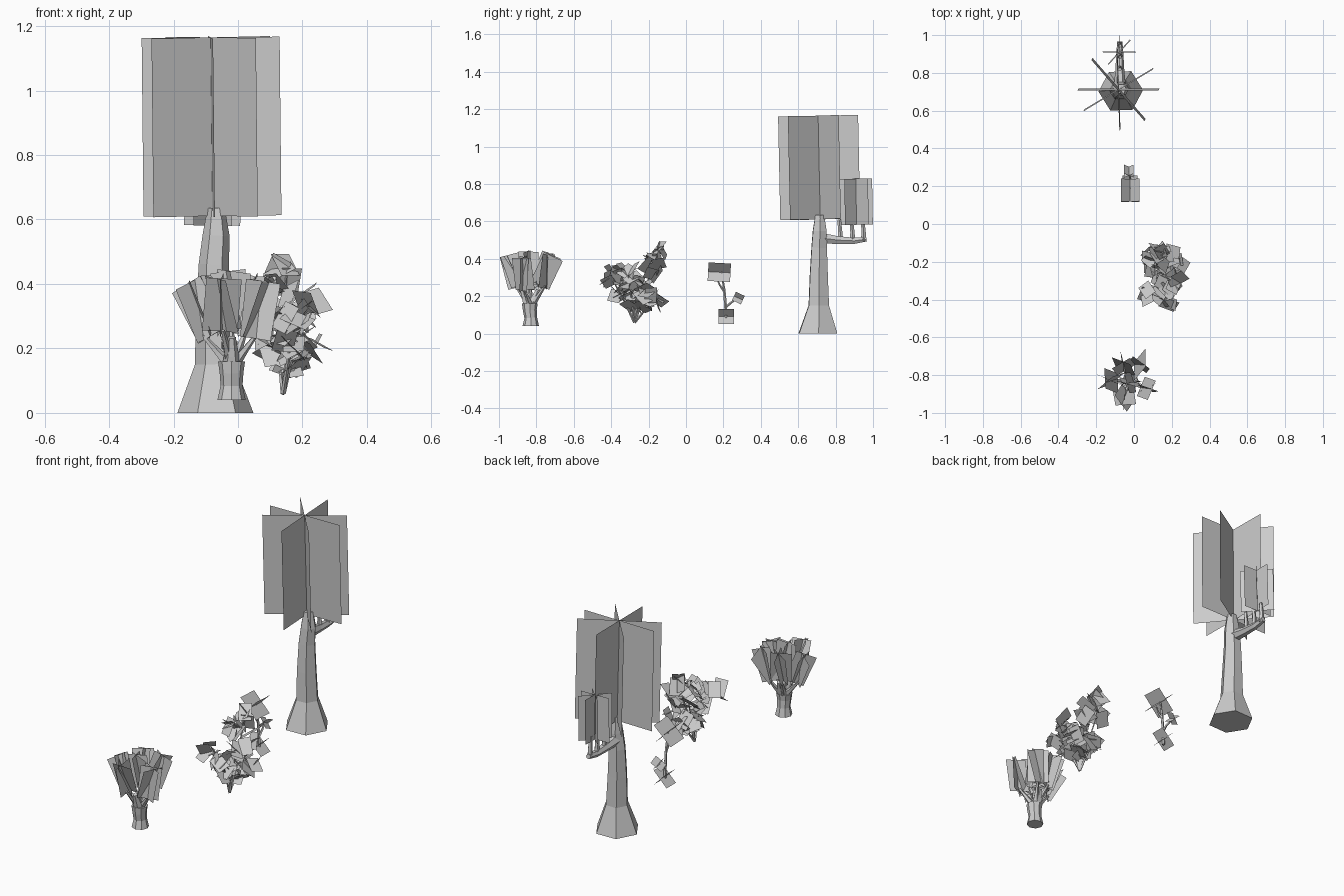
import bpy, math, random
from mathutils import Vector, Matrix, Euler

if "Cube" in bpy.data.objects:
    bpy.data.objects.remove(bpy.data.objects["Cube"])

random.seed(11)


def make(name, verts, faces):
    me = bpy.data.meshes.new(name)
    me.from_pydata([tuple(v) for v in verts], [], faces)
    ob = bpy.data.objects.new(name, me)
    bpy.context.collection.objects.link(ob)
    return ob


def tube(name, pts, sides, phase=0.0):
    """Faceted limb along points (x, y, z, radius)."""
    verts, faces = [], []
    ps = [Vector(p[:3]) for p in pts]
    for i, p in enumerate(ps):
        d = ps[min(i + 1, len(ps) - 1)] - ps[max(i - 1, 0)]
        if i == 0 and pts[0][2] == 0:
            d = Vector((0, 0, 1))
        q = Vector((0, 0, 1)).rotation_difference(d.normalized())
        for k in range(sides):
            a = phase + k * math.tau / sides
            verts.append(p + q @ Vector((math.cos(a), math.sin(a), 0)) * pts[i][3])
    for i in range(len(ps) - 1):
        for k in range(sides):
            a, b = i * sides + k, i * sides + (k + 1) % sides
            faces.append((a, b, b + sides, a + sides))
    faces.append(tuple(range(sides))[::-1])
    faces.append(tuple(range(len(verts) - sides, len(verts))))
    return make(name, verts, faces)


def cards(name, items):
    """Flat leaf cards: (centre, rotation matrix, half width, half height)."""
    verts, faces = [], []
    for c, m, w, h in items:
        n = len(verts)
        for x, z in ((-w, -h), (w, -h), (w, h), (-w, h)):
            verts.append(Vector(c) + m @ Vector((x, 0, z)))
        faces.append((n, n + 1, n + 2, n + 3))
    return make(name, verts, faces)


def rot(x, y, z):
    return Euler((math.radians(x), math.radians(y), math.radians(z))).to_matrix()


def crossed(c, angles, w, h, tilt=None):
    tilt = tilt or Matrix.Identity(3)
    return [(c, tilt @ rot(0, 0, a), w, h) for a in angles]


# Tall tree: trunk, side branch, twigs, crossed foliage
tube("tall_trunk", [(-.07, .705, 0, .118), (-.072, .71, .15, .062), (-.075, .71, .31, .055),
                    (-.075, .712, .46, .047), (-.068, .715, .55, .042),
                    (-.068, .715, .635, .027)], 6, math.radians(2))
tube("tall_branch", [(-.075, .73, .51, .032), (-.075, .81, .5, .024),
                     (-.075, .9, .496, .019), (-.075, .965, .505, .014)], 6)
for y in (.825, .89, .95):
    tube("tall_twig", [(-.075, y, .495, .016), (-.075, y, .54, .012), (-.075, y - .006, .61, .01)], 5)
cards("tall_foliage", crossed((-.082, .712, .888), (0, -49, 31, 92), .214, .277, rot(1.2, -.6, 0)))
cards("tall_small_foliage", crossed((-.078, .91, .705), (0, 48, -45, 90), .087, .123, rot(1, 1, 0)))

# Sapling: each leaf is a pair of sloping cards crossing along y
tube("sapling_stem", [(-.02, .215, .06, .009), (-.02, .212, .14, .008),
                      (-.02, .205, .23, .007), (-.02, .19, .33, .004)], 5)
tube("sapling_branch", [(-.02, .212, .14, .007), (-.02, .24, .165, .006), (-.03, .28, .19, .004)], 5)
tube("sapling_twig", [(-.02, .207, .22, .006), (-.02, .18, .26, .005), (-.02, .16, .31, .003)], 5)
leaf = []
for c, pitch, w, h in [((-.02, .178, .328), -3, .06, .07), ((-.027, .28, .19), -25, .026, .035),
                       ((-.02, .215, .092), 0, .041, .056)]:
    for a in (45, -45):
        leaf.append((c, rot(pitch, 0, 0) @ rot(0, a, 0) @ rot(0, 0, 90), w, h))
cards("sapling_leaves", leaf)

# Bush: stems fan out to clumps of small leaf cards
root = Vector((.14, -.275, .06))
clumps = [(.15, -.15, .43), (.17, -.18, .35), (.11, -.17, .36), (.09, -.38, .31), (.18, -.4, .30),
          (.14, -.33, .24), (.21, -.31, .33), (.22, -.22, .22), (.14, -.15, .19), (.09, -.23, .20),
          (.15, -.28, .16), (.14, -.35, .22), (.18, -.23, .29), (.16, -.21, .16)]
leaf = []
for i, c in enumerate(clumps):
    c = Vector(c)
    mid = root.lerp(c, .5) + Vector((0, 0, .01))
    if i % 2 == 0:
        tube("bush_stem", [(*root, .008), (*mid, .005), (*c, .003)], 4)
    for k in range(5):
        o = Vector([random.uniform(-.035, .035) for _ in range(3)])
        m = rot(random.uniform(20, 70), random.uniform(-30, 30), random.uniform(0, 360))
        leaf.append((c + o, m, .033, .046))
cards("bush_leaves", leaf)

# Short tree: waisted trunk, two thick forks, branches to leaning leaf clumps
tube("short_trunk", [(-.02, -.83, .04, .044), (-.02, -.83, .085, .034), (-.02, -.835, .125, .037),
                     (-.02, -.835, .16, .042)], 8)
for y in (-.875, -.79):
    tube("short_fork", [(-.02, -.835, .13, .032), (-.02, (y - .835) / 2, .18, .023),
                        (-.02, y, .235, .013)], 6)
base = Vector((-.02, -.83, .14))
leaf = []
for x, y, z in [(-.12, -.83, .32), (-.05, -.92, .335), (.065, -.87, .32),
                (.03, -.745, .335), (-.055, -.755, .34), (-.02, -.84, .35)]:
    c = Vector((x, y, z))
    tip = c - Vector((0, 0, .06)) - (c - base) * .1
    tube("short_branch", [(*base, .02), (*base.lerp(tip, .5), .012), (*tip, .006)], 5)
    d = Vector(((x + .02) * .2, (y + .83) * .16, .055))
    turn = Vector((0, 0, 1)).rotation_difference(d.normalized()).to_matrix()
    for k in range(3):
        wob = rot(random.uniform(-12, 12), random.uniform(-12, 12), 0)
        leaf.append((c, wob @ turn @ rot(0, 0, 60 * k + random.uniform(0, 50)), .055, .09))
cards("short_leaves", leaf)
